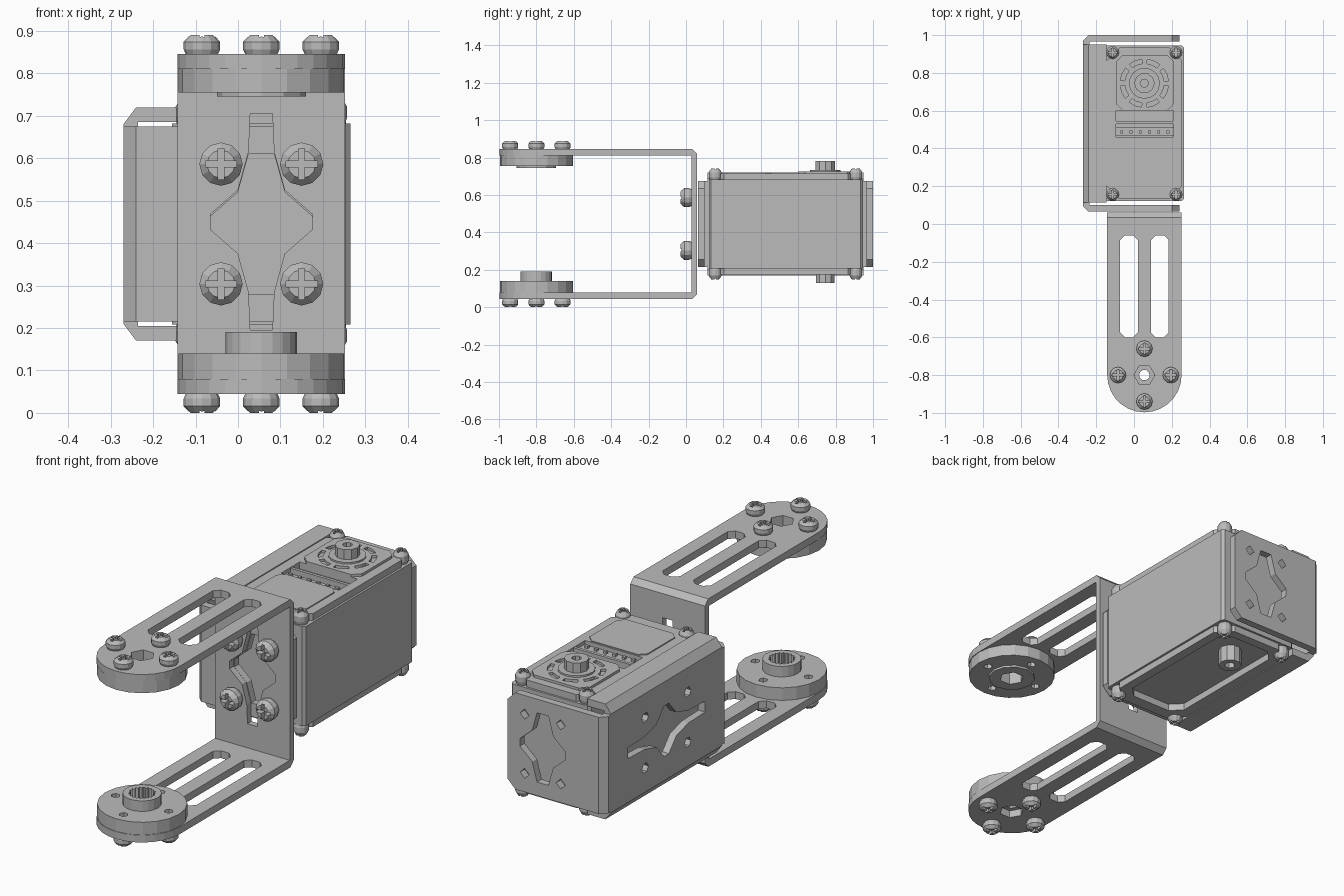
import bpy, bmesh
from math import sin, cos, pi, radians
from mathutils import Matrix, Vector

cube = bpy.data.objects.get("Cube")
if cube:
    bpy.data.objects.remove(cube, do_unlink=True)

metal = bpy.data.materials.new("grey_metal")
metal.use_nodes = True
metal.diffuse_color = (0.5, 0.5, 0.5, 1)
metal.node_tree.nodes["Principled BSDF"].inputs["Base Color"].default_value = metal.diffuse_color

MID = 0.445              # mirror height of the whole assembly
CX = 0.055               # servo and horn centre line
HORN_Y, SHAFT_Y, BOX_Y = -0.8, 0.745, 0.5325
FRAMES = {
    "x": Matrix(((0, 0, 1), (1, 0, 0), (0, 1, 0))).to_4x4(),
    "y": Matrix(((1, 0, 0), (0, 0, -1), (0, 1, 0))).to_4x4(),
    "z": Matrix.Identity(4),
}


def add(name, mesh):
    ob = bpy.data.objects.new(name, mesh)
    if not mesh.materials:
        mesh.materials.append(metal)
    bpy.context.collection.objects.link(ob)
    return ob


def evaluated(ob):
    bpy.context.view_layer.update()
    dg = bpy.context.evaluated_depsgraph_get()
    return bpy.data.meshes.new_from_object(ob.evaluated_get(dg), depsgraph=dg)


def plate(name, loops, axis, lo, hi):
    """Flat outline with holes, extruded from lo to hi along an axis."""
    curve = bpy.data.curves.new(name + "_outline", "CURVE")
    curve.dimensions, curve.fill_mode = "2D", "BOTH"
    curve.extrude = abs(hi - lo) / 2
    for loop in loops:
        spline = curve.splines.new("POLY")
        spline.points.add(len(loop) - 1)
        spline.use_cyclic_u = True
        for p, (u, v) in zip(spline.points, loop):
            p.co = (u, v, 0, 1)
    helper = bpy.data.objects.new(name + "_outline", curve)
    bpy.context.collection.objects.link(helper)
    mesh = evaluated(helper)
    bpy.data.objects.remove(helper)
    bpy.data.curves.remove(curve)
    bm = bmesh.new()
    bm.from_mesh(mesh)
    bmesh.ops.remove_doubles(bm, verts=bm.verts, dist=1e-5)
    shift = Vector([(lo + hi) / 2 if a == axis else 0 for a in "xyz"])
    bm.transform(Matrix.Translation(shift) @ FRAMES[axis])
    bmesh.ops.recalc_face_normals(bm, faces=bm.faces)
    for f in bm.faces:
        f.smooth = False
    bm.to_mesh(mesh)
    bm.free()
    mesh.materials.clear()
    return add(name, mesh)


def ring(u, v, r, n, turn=0.0):
    return [(u + r * cos(2 * pi * i / n + turn), v + r * sin(2 * pi * i / n + turn)) for i in range(n)]


def rect(u0, u1, v0, v1, c=0.0):
    """Rectangle with chamfered corners."""
    if not c:
        return [(u0, v0), (u1, v0), (u1, v1), (u0, v1)]
    return [(u0 + c, v0), (u1 - c, v0), (u1, v0 + c), (u1, v1 - c),
            (u1 - c, v1), (u0 + c, v1), (u0, v1 - c), (u0, v0 + c)]


def star(u, v, length, flat=False):
    """Four-armed cut-out with a long axis."""
    quarter = [(0.12, 0.018), (0.055, 0.075), (0.03, 0.165), (0.026, length)]
    pts = []
    for sx, sy, order in ((1, 1, 1), (-1, 1, -1), (-1, -1, 1), (1, -1, -1)):
        pts += [(sx * a, sy * b) for a, b in quarter[::order]]
    return [(u + b, v + a) if flat else (u + a, v + b) for a, b in pts]


def four(u, v, du, dv):
    return [(u + a * du, v + b * dv) for a in (-1, 1) for b in (-1, 1)]


def cross_of(u, v, r):
    return [(u + r, v), (u, v + r), (u - r, v), (u, v - r)]


def flip(loop, on):
    """Mirror the second coordinate about the middle height."""
    return [(u, 2 * MID - v) for u, v in loop] if on else loop


def span(lo, hi, on):
    return (2 * MID - hi, 2 * MID - lo) if on else (lo, hi)


# Screw head: lathed dome with a cross-shaped driver slot
bm = bmesh.new()
profile = [(0, 0), (0.88, 0), (1, 0.25), (1, 0.65), (0.65, 1), (0, 1)]
verts = [bm.verts.new((r, 0, z)) for r, z in profile]
edges = [bm.edges.new(pair) for pair in zip(verts, verts[1:])]
bmesh.ops.spin(bm, geom=verts + edges, cent=(0, 0, 0), axis=(0, 0, 1), angle=2 * pi, steps=12)
bmesh.ops.remove_doubles(bm, verts=bm.verts, dist=1e-4)
bmesh.ops.recalc_face_normals(bm, faces=bm.faces)
blank_mesh = bpy.data.meshes.new("screw_blank")
bm.to_mesh(blank_mesh)
bm.free()
blank = add("screw_blank", blank_mesh)
a, b = 0.14, 0.72
cutter = plate("slot_cutter", [[(b, -a), (b, a), (a, a), (a, b), (-a, b), (-a, a), (-b, a), (-b, -a),
                                (-a, -a), (-a, -b), (a, -b), (a, -a)]], "z", 0.5, 1.3)
cutter.hide_render = True
cut = blank.modifiers.new("slot", "BOOLEAN")
cut.operation, cut.object, cut.solver = "DIFFERENCE", cutter, "EXACT"
screw_mesh = evaluated(blank)
screw_mesh.name = "screw_head"
for ob in (blank, cutter):
    bpy.data.objects.remove(ob)


def screw(name, loc, direction, r, h):
    ob = add(name, screw_mesh)
    ob.location = loc
    ob.rotation_mode = "QUATERNION"
    ob.rotation_quaternion = Vector((0, 0, 1)).rotation_difference(Vector(direction))
    ob.scale = (r, r, h)


# Fork bracket: two slotted arms joined by a web
R = 0.197
arm = [(CX + R, 0.02), (CX - R, 0.02)]
arm += [(CX + R * cos(t), HORN_Y + R * sin(t)) for t in (pi + pi * i / 14 for i in range(15))]
slots = [rect(-0.073, 0.02, -0.6, -0.06, 0.025), rect(0.09, 0.183, -0.6, -0.06, 0.025)]
bend = [(0.02, 0.845), (0.035, 0.845), (0.06, 0.82), (0.06, 0.8), (0.03, 0.8), (0.03, 0.81), (0.02, 0.81)]
horn_pts = cross_of(CX, HORN_Y, 0.14)
for low, tag in ((False, "upper"), (True, "lower")):
    plate(tag + "_arm", [arm, *slots, ring(CX, HORN_Y, 0.055, 6)], "z", *span(0.81, 0.845, low))
    plate(tag + "_arm_bend", [flip(bend, low)], "x", CX - R, CX + R)
    for i, (x, y) in enumerate(horn_pts):
        z, d = (0.045, -1) if low else (0.845, 1)
        screw(f"{tag}_horn_screw_{i}", (x, y, z), (0, 0, d), 0.043, 0.045)

web_pts = four(CX, MID, 0.095, 0.141)
plate("web", [rect(CX - R, CX + R, 0.09, 0.8), star(CX, 0.45, 0.255)], "y", 0.03, 0.06)
for i, (x, z) in enumerate(web_pts):
    screw(f"web_screw_{i}", (x, 0.03, z), (0, -1, 0), 0.051, 0.06)

# Round horns on the arm ends
pin_holes = [ring(x, y, 0.02, 6) for x, y in horn_pts]
disc = ring(CX, HORN_Y, 0.195, 20)
plate("upper_horn", [disc, ring(CX, HORN_Y, 0.055, 6), *pin_holes], "z", 0.755, 0.81)
plate("upper_horn_boss", [ring(CX, HORN_Y, 0.105, 12), ring(CX, HORN_Y, 0.055, 6)], "z", 0.745, 0.756)
plate("lower_horn", [disc, ring(CX, HORN_Y, 0.028, 10), *pin_holes], "z", 0.08, 0.14)
teeth = [(CX + r * cos(t), HORN_Y + r * sin(t)) for i in range(40)
         for r, t in [(0.06 if i % 2 else 0.05, 2 * pi * i / 40)]]
plate("lower_horn_splined_hub", [ring(CX, HORN_Y, 0.084, 20), teeth], "z", 0.139, 0.19)

# Servo housing: side plate, end flanges and lips
lip = [(-0.27, 0.65), (-0.27, 0.68), (-0.24, 0.72), (-0.145, 0.72), (-0.145, 0.685), (-0.235, 0.685), (-0.235, 0.65)]
side_holes = [ring(y, z, 0.024, 6) for y, z in four(BOX_Y, MID, 0.16, 0.12)]
plate("housing_side", [rect(0.11, 0.955, 0.24, 0.65), star(BOX_Y, MID, 0.29, True), *side_holes], "x", -0.27, -0.235)
for low, tag in ((False, "upper"), (True, "lower")):
    plate(tag + "_lip", [flip(lip, low)], "y", 0.115, 0.95)

flange = [(-0.2, 0.215), (0.2, 0.215), (0.24, 0.255), (0.24, 0.635), (0.2, 0.675), (-0.2, 0.675)]
corner = [(-0.27, 0.125), (-0.27, 0.095), (-0.24, 0.065), (-0.2, 0.065), (-0.2, 0.1), (-0.235, 0.1), (-0.235, 0.125)]
flange_holes = [ring(x, z, 0.024, 4) for x, z in web_pts]
for back, tag in ((False, "front"), (True, "back")):
    lo, hi = (2 * BOX_Y - 0.1, 1.0) if back else (0.065, 0.1)
    plate(tag + "_flange", [flange, star(CX, MID, 0.165), *flange_holes], "y", lo, hi)
    outline = [(x, 2 * BOX_Y - y) for x, y in corner] if back else corner
    plate(tag + "_flange_bend", [outline], "z", 0.215, 0.675)

# Servo body with screwed caps
X0, X1, Y0, Y1 = -0.155, 0.265, 0.122, 0.945
PX0, PX1 = -0.095, 0.21
plate("servo_body", [rect(X0, X1, Y0, Y1, 0.012)], "z", 0.208, 0.682)
plate("servo_top_cap", [rect(X0 + 0.01, X1 - 0.01, Y0 + 0.01, Y1 - 0.01, 0.07), rect(PX0, PX1, 0.46, 0.6)],
      "z", 0.68, 0.715)
plate("servo_bottom_cap", [rect(X0 + 0.01, X1 - 0.01, Y0 + 0.01, Y1 - 0.01, 0.07), rect(PX0, PX1, 0.19, 0.89, 0.05)],
      "z", 0.175, 0.21)
for low, tag in ((False, "top"), (True, "bottom")):
    for i, (x, y) in enumerate(four(CX, 0.532, 0.168, 0.376)):
        screw(f"servo_{tag}_screw_{i}", (x, y, 0.208 if low else 0.682), (0, 0, -1 if low else 1), 0.034, 0.06)

# Raised panels, vents and connector on the top cap
plate("front_panel", [rect(PX0, PX1, 0.19, 0.455, 0.03)], "z", 0.714, 0.72)
vents = []
for k in range(8):
    t0, t1 = radians(45 * k + 6), radians(45 * k + 38)
    arc = [t0, (t0 + t1) / 2, t1]
    vents.append([(CX + 0.105 * cos(t), SHAFT_Y + 0.105 * sin(t)) for t in arc]
                 + [(CX + 0.128 * cos(t), SHAFT_Y + 0.128 * sin(t)) for t in arc[::-1]])
plate("gear_panel", [rect(PX0, PX1, 0.6, 0.895, 0.035), *vents], "z", 0.714, 0.727)
plate("connector_rail", [rect(PX0, PX1, 0.53, 0.545)], "z", 0.68, 0.712)
plate("connector_block", [rect(PX0, PX1, 0.465, 0.51)], "z", 0.68, 0.698)
for i in range(6):
    x = PX0 + 0.03 + 0.049 * i
    plate(f"connector_pin_{i}", [rect(x - 0.007, x + 0.007, 0.48, 0.495)], "z", 0.697, 0.71)

# Output shaft on top and pivot below
plate("shaft_collar", [ring(CX, SHAFT_Y, 0.082, 16)], "z", 0.72, 0.735)
plate("output_shaft", [ring(CX, SHAFT_Y, 0.054, 10), ring(CX, SHAFT_Y, 0.022, 8)], "z", 0.73, 0.782)
plate("pivot_shaft", [ring(CX, SHAFT_Y, 0.052, 10), ring(CX, SHAFT_Y, 0.025, 6)], "z", 0.13, 0.21)
